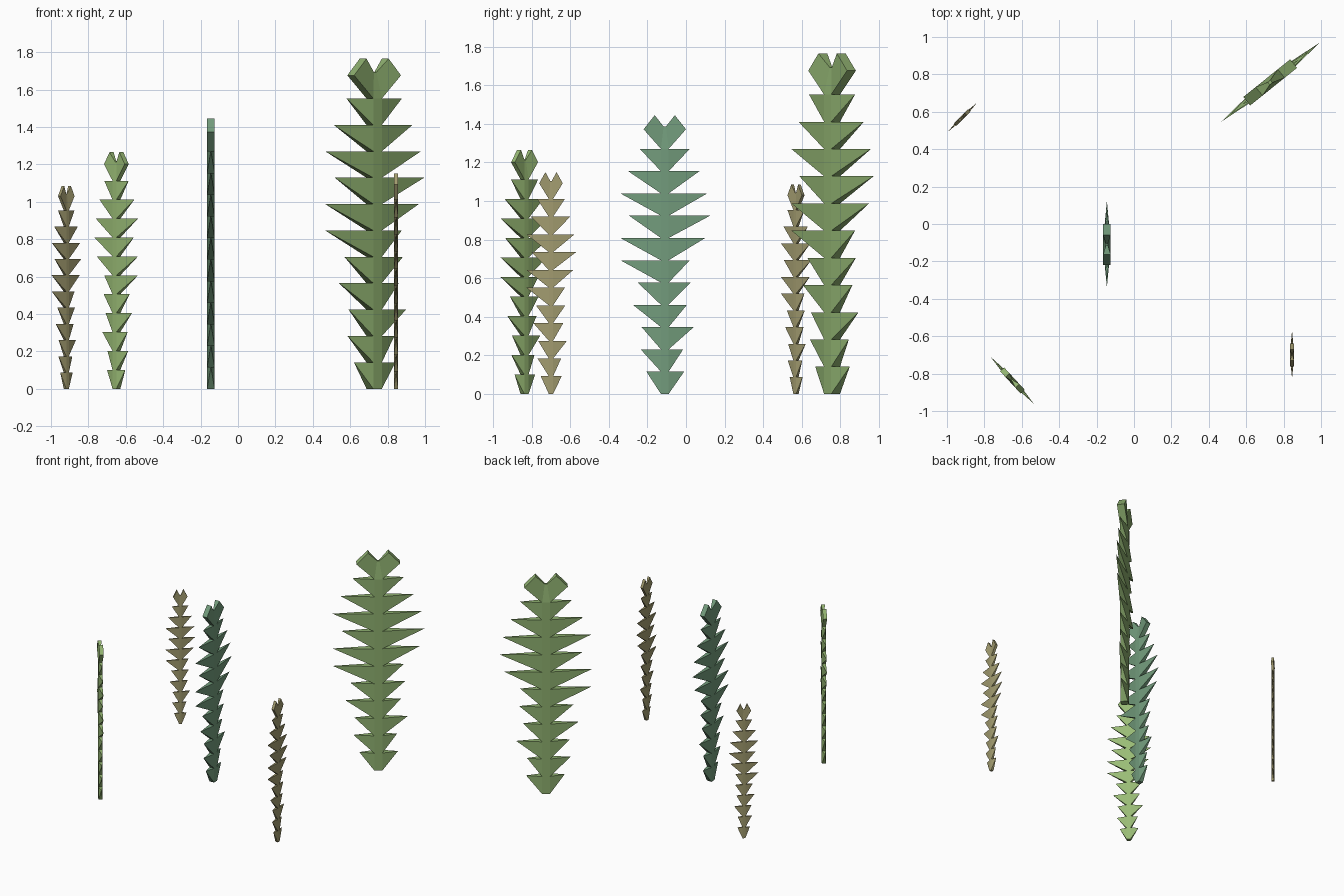
import bpy, bmesh
from math import radians

if "Cube" in bpy.data.objects:
    bpy.data.objects.remove(bpy.data.objects["Cube"])

LEVELS = 12
# leaflet reach from the stem axis, bottom to top, for each side
LEFT = [.095, .125, .12, .165, .14, .23, .23, .185, .23, .19, .13]
RIGHT = [.10, .095, .15, .115, .135, .13, .21, .235, .22, .18, .13]
STEM = 1.386
STEP = STEM / LEVELS
H = 0.02            # half thickness of the stem


def frond_mesh(name):
    bm = bmesh.new()
    # square stem rings, pinched at the very top
    rings = []
    for k in range(LEVELS + 1):
        h = H if k < LEVELS else H * 0.3
        rings.append([bm.verts.new((x * h, y * h, k * STEP))
                      for x, y in ((-1, -1), (1, -1), (1, 1), (-1, 1))])
    bm.faces.new(rings[0])
    bm.faces.new(rings[-1])
    for k in range(LEVELS):
        a, b = rings[k], rings[k + 1]
        # front and back stem faces
        bm.faces.new((a[0], a[1], b[1], b[0]))
        bm.faces.new((a[2], a[3], b[3], b[2]))
        for side, reach, i, j in ((1, RIGHT, 1, 2), (-1, LEFT, 3, 0)):
            base = [a[i], a[j], b[j], b[i]]
            if k < LEVELS - 1:
                # pointed leaflet with a level top edge
                tip = bm.verts.new((side * reach[k], 0, (k + 1) * STEP))
                for n in range(4):
                    bm.faces.new((base[n], base[(n + 1) % 4], tip))
            else:
                # blunt top leaflet tilted upwards
                s = -side * H
                end = [bm.verts.new(p) for p in (
                    (side * .11, s, 1.372), (side * .11, -s, 1.372),
                    (side * .052, -s, 1.445), (side * .052, s, 1.445))]
                if side * end[0].co.y * base[0].co.y * side < 0:
                    end = [end[1], end[0], end[3], end[2]]
                for n in range(4):
                    m = (n + 1) % 4
                    bm.faces.new((base[n], base[m], end[m], end[n]))
                bm.faces.new(end)
    bmesh.ops.recalc_face_normals(bm, faces=bm.faces)
    me = bpy.data.meshes.new(name)
    bm.to_mesh(me)
    bm.free()
    return me


def plant(name, x, y, angle, width, height, color):
    me = frond_mesh(name)
    mat = bpy.data.materials.new(name + "_green")
    mat.diffuse_color = (*color, 1)
    mat.use_nodes = True
    mat.node_tree.nodes["Principled BSDF"].inputs["Base Color"].default_value = mat.diffuse_color
    me.materials.append(mat)
    ob = bpy.data.objects.new(name, me)
    bpy.context.collection.objects.link(ob)
    ob.location = (x, y, 0)
    ob.rotation_euler.z = radians(angle)
    ob.scale = (width, width, height / 1.445)


# five fronds of different size and tint
plant("large_frond", .728, .757, 38.8, 1.46, 1.765, (.27, .43, .16))
plant("teal_frond", -.145, -.11, 90, 1.0, 1.445, (.17, .33, .20))
plant("bright_frond", -.65, -.837, 132.7, .74, 1.265, (.32, .50, .18))
plant("small_dry_frond", -.918, .57, 45, .48, 1.085, (.36, .33, .16))
plant("tall_dry_frond", .845, -.70, 90, .555, 1.15, (.36, .33, .16))
